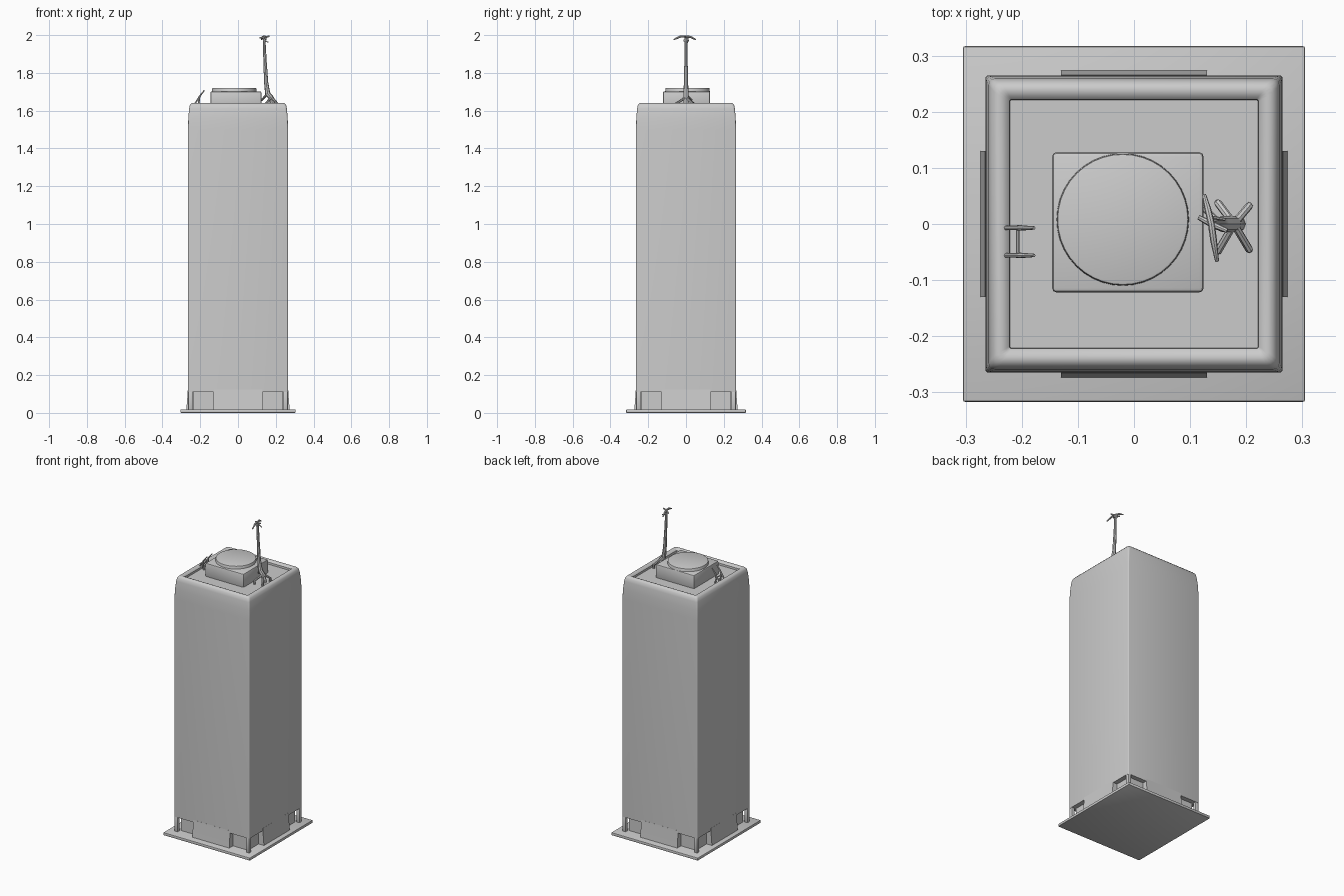
import bpy, bmesh, math
from mathutils import Vector

if "Cube" in bpy.data.objects:
    bpy.data.objects.remove(bpy.data.objects["Cube"])


def add_mesh(name, bm, smooth=True):
    bmesh.ops.recalc_face_normals(bm, faces=bm.faces)
    me = bpy.data.meshes.new(name)
    bm.to_mesh(me)
    bm.free()
    ob = bpy.data.objects.new(name, me)
    bpy.context.collection.objects.link(ob)
    if smooth:
        bpy.ops.object.select_all(action='DESELECT')
        bpy.context.view_layer.objects.active = ob
        ob.select_set(True)
        bpy.ops.object.shade_smooth_by_angle(angle=math.radians(35))
    return ob


def rounded_square(half, r, steps=3):
    pts = []
    for q in range(4):
        a0 = q * math.pi / 2
        mid = a0 + math.pi / 4
        c = Vector((math.copysign(half - r, math.cos(mid)),
                    math.copysign(half - r, math.sin(mid))))
        for s in range(steps + 1):
            a = a0 + s / steps * math.pi / 2
            pts.append(c + r * Vector((math.cos(a), math.sin(a))))
    return pts


def square_loft(name, profile):
    """Stack rounded square rings given as (half width, corner radius, z)."""
    bm = bmesh.new()
    rings = [[bm.verts.new((p.x, p.y, z)) for p in rounded_square(h, r)]
             for h, r, z in profile]
    for a, b in zip(rings, rings[1:]):
        n = len(a)
        for i in range(n):
            bm.faces.new((a[i], a[(i + 1) % n], b[(i + 1) % n], b[i]))
    bm.faces.new(rings[0][::-1])
    bm.faces.new(rings[-1])
    return add_mesh(name, bm)


def box(name, lo, hi, bevel=0.0):
    bm = bmesh.new()
    bmesh.ops.create_cube(bm, size=1)
    for v in bm.verts:
        v.co = [l + (c + 0.5) * (h - l) for l, h, c in zip(lo, hi, v.co)]
    if bevel:
        bmesh.ops.bevel(bm, geom=bm.edges[:], offset=bevel, segments=2,
                        profile=0.5, affect='EDGES')
    return add_mesh(name, bm)


def rod(name, points, radius):
    """Round bar along a few points; fourth value scales the thickness."""
    cu = bpy.data.curves.new(name, 'CURVE')
    cu.dimensions = '3D'
    cu.bevel_depth = radius
    cu.bevel_resolution = 2
    cu.use_fill_caps = True
    sp = cu.splines.new('POLY')
    sp.points.add(len(points) - 1)
    for sp_pt, p in zip(sp.points, points):
        sp_pt.co = (*p[:3], 1)
        sp_pt.radius = p[3] if len(p) > 3 else 1
    ob = bpy.data.objects.new(name, cu)
    bpy.context.collection.objects.link(ob)
    bpy.ops.object.select_all(action='DESELECT')
    bpy.context.view_layer.objects.active = ob
    ob.select_set(True)
    bpy.ops.object.convert(target='MESH')
    bpy.ops.object.shade_smooth_by_angle(angle=math.radians(40))


# Ground slab
box("base_plate", (-0.305, -0.317, 0), (0.305, 0.317, 0.018), 0.004)

# Tower shaft with slight taper, rounded parapet and sunken roof
square_loft("tower_shaft", [
    (0.230, 0.004, 0.11), (0.265, 0.006, 0.11), (0.265, 0.006, 1.50),
    (0.263, 0.008, 1.56), (0.259, 0.011, 1.61), (0.255, 0.013, 1.630),
    (0.247, 0.013, 1.639), (0.238, 0.010, 1.641), (0.228, 0.006, 1.637),
    (0.222, 0.004, 1.630), (0.221, 0.003, 1.618)])

# Recessed ground floor core
box("ground_floor_core", (-0.236, -0.236, 0.015), (0.236, 0.236, 0.112))

# Corner posts standing free of the core
for i, (sx, sy) in enumerate([(-1, -1), (1, -1), (1, 1), (-1, 1)]):
    box(f"corner_post_{i + 1}",
        [min(s * 0.241, s * 0.264) for s in (sx, sy)] + [0.015],
        [max(s * 0.241, s * 0.264) for s in (sx, sy)] + [0.115], 0.004)

# Entrance wall in the middle of each side, flaring slightly at the foot
for i in range(4):
    bm = bmesh.new()
    prof = [(0.225, 0.015), (0.274, 0.015), (0.270, 0.06),
            (0.2655, 0.125), (0.225, 0.125)]
    vs = [bm.verts.new((-0.13, -d, z)) for d, z in prof]
    f = bm.faces.new(vs)
    ext = bmesh.ops.extrude_face_region(bm, geom=[f])
    for v in ext["geom"]:
        if isinstance(v, bmesh.types.BMVert):
            v.co.x = 0.13
    ob = add_mesh(f"entrance_wall_{i + 1}", bm)
    ob.rotation_euler.z = i * math.pi / 2

# Rooftop plant room with a round cap
box("roof_block", (-0.146, -0.122, 1.61), (0.124, 0.128, 1.702), 0.008)
bm = bmesh.new()
bmesh.ops.create_cone(bm, cap_ends=True, segments=40, radius1=0.119,
                      radius2=0.117, depth=0.04)
bmesh.ops.bevel(bm, geom=[e for e in bm.edges
                          if all(v.co.z > 0 for v in e.verts)],
                offset=0.004, segments=2, profile=0.5, affect='EDGES')
bmesh.ops.translate(bm, verts=bm.verts, vec=(-0.02, 0.008, 1.70))
add_mesh("roof_cap", bm)

# Antenna: kinked mast, splayed feet and cross arms
rod("antenna_mast", [(0.185, 0, 1.62, 1.3), (0.178, 0, 1.665, 1.3),
                     (0.157, 0, 1.69, 1.3), (0.149, 0, 1.75, 1),
                     (0.143, 0, 1.86, 0.8), (0.138, 0, 1.99, 0.6)], 0.011)
for i, (x, y) in enumerate([(0.205, -0.045), (0.15, -0.048),
                            (0.15, 0.037), (0.205, 0.032)]):
    rod(f"antenna_foot_{i + 1}", [(x, y, 1.615), (x, y, 1.64),
                                  (0.178, 0, 1.672)], 0.007)
rod("antenna_brace", [(0.124, 0.03, 1.655), (0.157, -0.005, 1.69)], 0.006)
rod("antenna_cross_arm", [(0.148, -0.066, 1.976, 0.6), (0.142, -0.03, 1.992),
                          (0.138, 0, 1.993), (0.132, 0.025, 1.990),
                          (0.125, 0.052, 1.976, 0.6)], 0.006)
rod("antenna_upper_arm", [(0.115, 0.012, 1.985, 0.7), (0.138, 0, 1.988),
                          (0.166, -0.012, 1.994, 0.7)], 0.006)
rod("antenna_lower_arm", [(0.138, -0.012, 1.972), (0.138, 0.012, 1.972),
                          (0.162, 0.008, 1.962, 0.6)], 0.005)

# Ladder rails hooked over the left parapet
for i, y in enumerate([-0.007, -0.056]):
    rod(f"ladder_rail_{i + 1}", [(-0.200, y, 1.615), (-0.208, y, 1.645),
                                 (-0.204, y, 1.675), (-0.178, y, 1.708, 0.6)],
        0.005)
    rod(f"ladder_stay_{i + 1}", [(-0.228, y, 1.637), (-0.203, y, 1.676)], 0.004)
rod("ladder_rung", [(-0.207, -0.056, 1.652), (-0.207, -0.007, 1.652)], 0.003)
